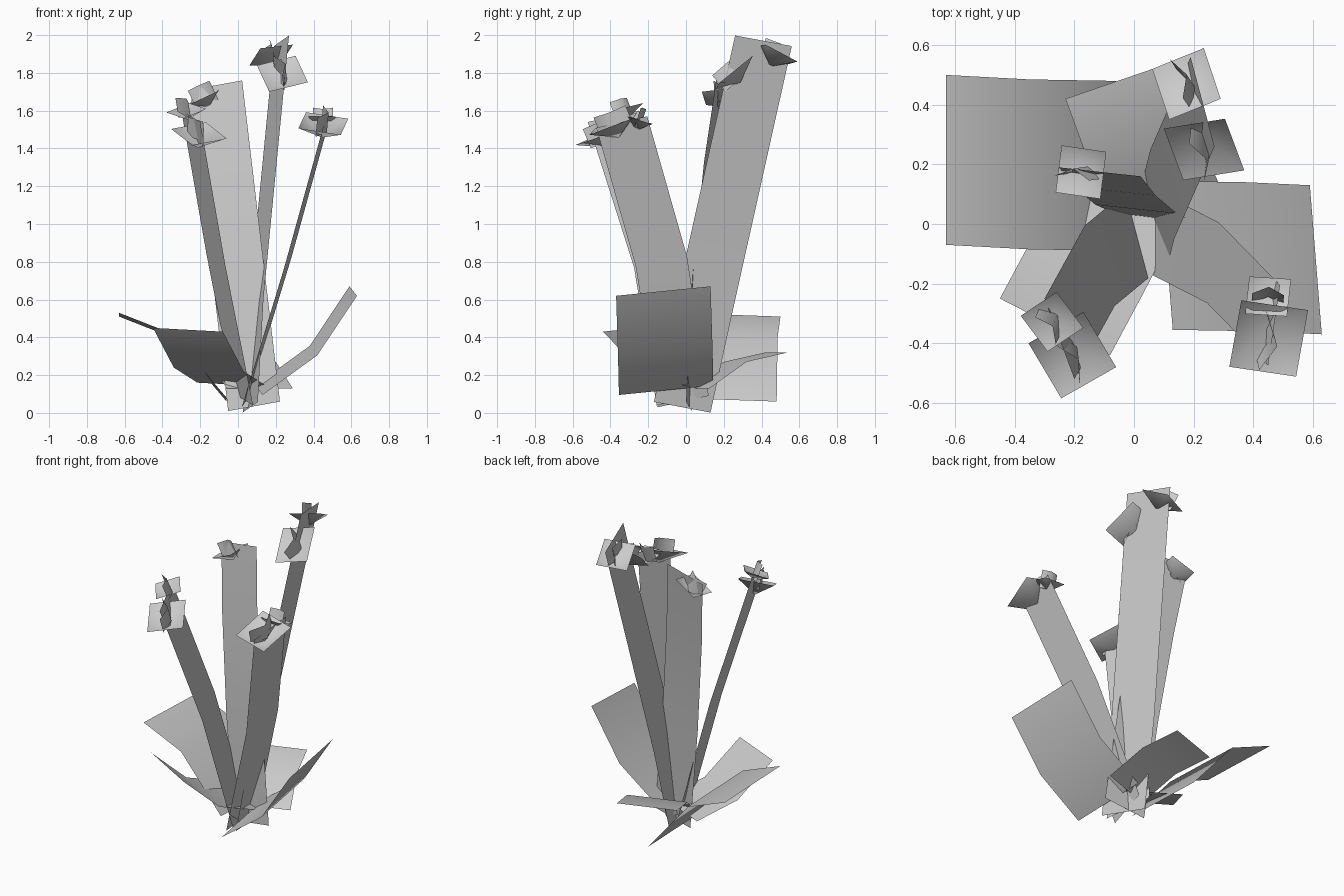
import bpy
import bmesh
from mathutils import Vector

default_cube = bpy.data.objects.get("Cube")
if default_cube:
    bpy.data.objects.remove(default_cube, do_unlink=True)

# One plain grey for the whole plant
grey = bpy.data.materials.new("plain grey")
grey.use_nodes = True
grey_value = (0.6, 0.6, 0.6, 1)
grey.diffuse_color = grey_value
grey.node_tree.nodes["Principled BSDF"].inputs["Base Color"].default_value = grey_value


def finish(name, bm):
    """Turn a bmesh into a smooth shaded object."""
    mesh = bpy.data.meshes.new(name)
    for face in bm.faces:
        face.smooth = True
    bm.to_mesh(mesh)
    bm.free()
    mesh.materials.append(grey)
    obj = bpy.data.objects.new(name, mesh)
    bpy.context.collection.objects.link(obj)
    return obj


def ribbon(name, spine, half):
    """Flat card swept along a spine, widened to both sides by the half vector."""
    bm = bmesh.new()
    half = Vector(half)
    rows = [(bm.verts.new(Vector(p) - half), bm.verts.new(Vector(p) + half)) for p in spine]
    for (a, b), (c, d) in zip(rows, rows[1:]):
        bm.faces.new((a, b, d, c))
    return finish(name, bm)


def flower(name, centre, u, v, depth):
    """Cupped square petal card with a small bowed card standing inside it."""
    centre, u, v = Vector(centre), Vector(u), Vector(v)
    normal = u.cross(v).normalized()
    bm = bmesh.new()
    heart = bm.verts.new(centre - normal * depth)
    corners = [bm.verts.new(centre + offset) for offset in (u, v, -u, -v)]
    for a, b in zip(corners, corners[1:] + corners[:1]):
        bm.faces.new((heart, a, b))
    finish(name + "_petals", bm)

    along = (u - v) * 0.38
    bow = (u + v) * 0.1
    middle = centre + normal * 0.01
    spine = [middle - along - bow, middle + bow, middle + along - bow]
    ribbon(name + "_stamen", spine, normal * 0.055)


# Broad leaves spreading around the base, tip first
ribbon("left_side_leaf", [(-.63, .215, .52), (-.35, .2, .41), (-.06, .195, .07)], (0, .285, -.01))
ribbon("right_side_leaf", [(.61, -.12, .645), (.40, -.11, .33), (.11, -.105, .12)], (-.02, .25, .025))
ribbon("front_leaf", [(-.265, -.345, .44), (-.155, -.14, .23), (-.03, .10, .15)], (.185, -.095, -.01))
ribbon("back_leaf", [(-.055, .48, .32), (.025, .26, .27), (.115, .065, .13)], (.175, .06, 0))

# Tall stem cards, base first
ribbon("tall_stem", [(.065, -.02, .03), (.095, .1, .58), (.23, .41, 1.97)], (.04, -.15, .028))
ribbon("back_stem", [(.085, .015, .035), (.007, .05, .7), (-.064, .11, 1.3), (-.115, .175, 1.735)],
       (.137, -.015, .025))
ribbon("front_stem", [(.03, -.02, .07), (-.115, -.14, .8), (-.25, -.385, 1.57)], (.05, -.135, -.03))
ribbon("leaning_stem", [(.04, -.015, .06), (.265, -.13, .8), (.47, -.34, 1.54)], (-.02, -.135, -.03))

# Flowers at the stem tops: centre, two half diagonals, cup depth
flower("tall_back_flower", (.176, .47, 1.895), (.115, -.05, .055), (.058, .12, -.035), .07)
flower("tall_front_flower", (.235, .25, 1.795), (.135, -.07, -.045), (.07, .103, .095), .06)
flower("back_flower", (-.178, .174, 1.675), (.085, .068, .045), (-.065, .09, -.025), .06)
flower("front_upper_flower", (-.275, -.328, 1.6), (.105, -.02, .01), (.015, .1, .04), .05)
flower("front_lower_flower", (-.207, -.44, 1.478), (.147, -.04, -.025), (.037, .145, .06), .08)
flower("leaning_upper_flower", (.45, -.243, 1.55), (.077, .058, -.02), (-.063, .067, -.02), .06)
flower("leaning_lower_flower", (.452, -.384, 1.532), (.092, -.128, -.06), (.132, .095, .025), .08)
